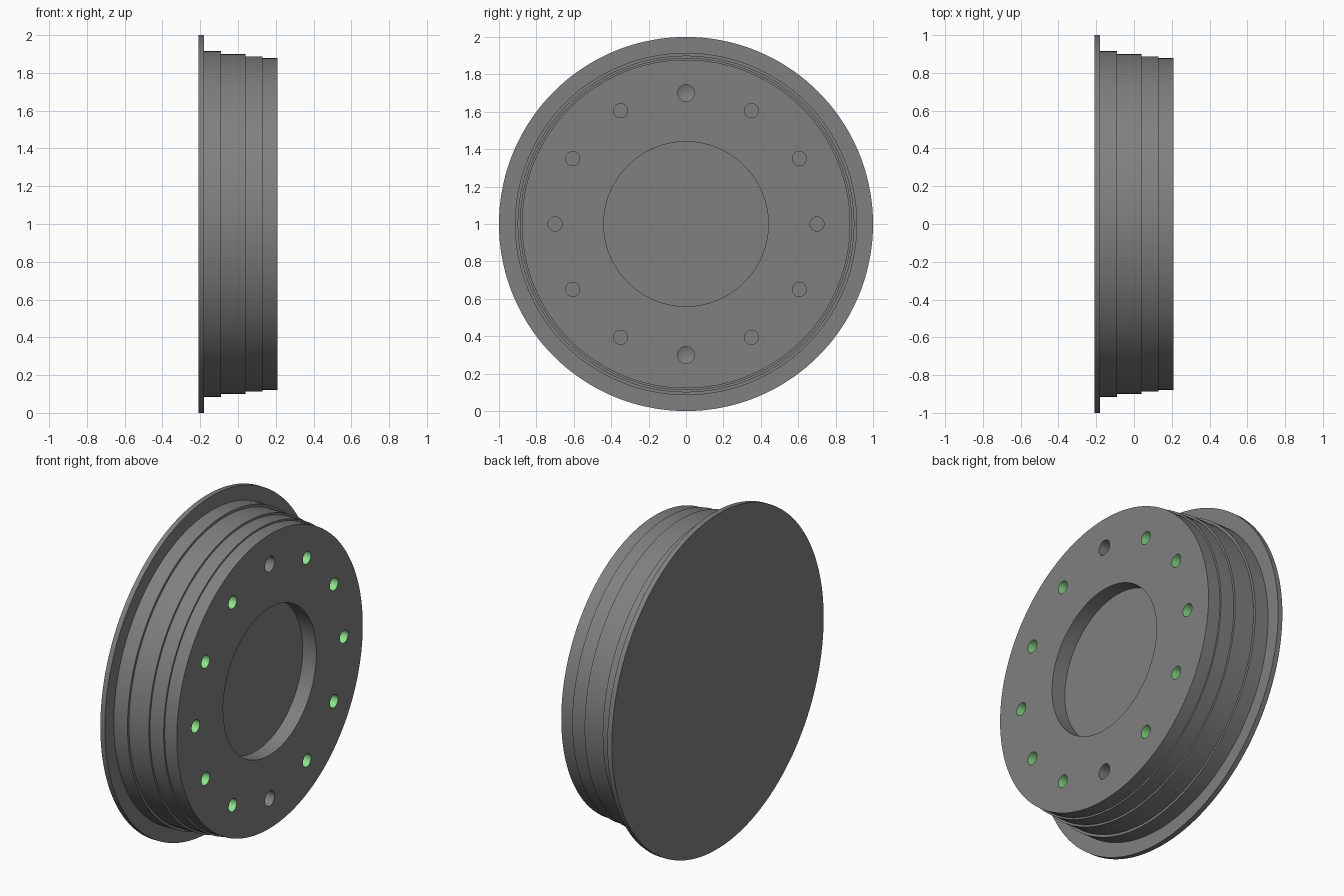
import bpy, bmesh, math
from mathutils import Matrix, Vector

if "Cube" in bpy.data.objects:
    bpy.data.objects.remove(bpy.data.objects["Cube"])


def material(name, color):
    m = bpy.data.materials.new(name)
    m.use_nodes = True
    m.diffuse_color = (*color, 1)
    m.node_tree.nodes["Principled BSDF"].inputs["Base Color"].default_value = (*color, 1)
    return m


grey = material("grey metal", (0.216, 0.216, 0.216))
green = material("light green", (0.28, 0.85, 0.28))
CENTRE = Vector((0, 0, 1))


def lathe(name, profile, steps, centre=CENTRE):
    """Spin an (x, radius) profile about a line along x through centre."""
    bm = bmesh.new()
    verts = [bm.verts.new(centre + Vector((x, 0, r))) for x, r in profile]
    edges = [bm.edges.new(pair) for pair in zip(verts, verts[1:])]
    bmesh.ops.spin(bm, geom=verts + edges, cent=centre, axis=(1, 0, 0),
                   angle=2 * math.pi, steps=steps)
    bmesh.ops.remove_doubles(bm, verts=bm.verts, dist=0.0001)
    bmesh.ops.recalc_face_normals(bm, faces=bm.faces)
    mesh = bpy.data.meshes.new(name)
    bm.to_mesh(mesh)
    bm.free()
    mesh.materials.append(grey)
    mesh.materials.append(green)
    obj = bpy.data.objects.new(name, mesh)
    bpy.context.collection.objects.link(obj)
    return obj


# Flanged, stepped body with a round recess in its outer face
FACE = 0.21
cover = lathe("flanged_cover", [
    (-FACE, 0), (-FACE, 1), (-0.18, 1), (-0.18, 0.915),
    (-0.09, 0.915), (-0.09, 0.9), (0.04, 0.9), (0.04, 0.888),
    (0.13, 0.888), (0.13, 0.878), (FACE, 0.878),
    (FACE, 0.44), (0.12, 0.44), (0.12, 0)], 144)

# Ring of holes: ten flat green-walled ones, and two wider conical-ended ones
cutters = []
for i in range(12):
    spot = CENTRE + Matrix.Rotation(i * math.pi / 6, 3, "X") @ Vector((0, 0, 0.7))
    wide = i % 6 == 0
    radius = 0.045 if wide else 0.038
    tip = 0.09 if wide else 0.11
    cutter = lathe("hole_cutter", [(tip, 0), (0.11, radius),
                                   (FACE + 0.05, radius), (FACE + 0.05, 0)], 32, spot)
    cutter.hide_render = True
    for face in cutter.data.polygons:
        face.material_index = int(not wide and abs(face.normal.x) < 0.5)
    cutters.append(cutter)

bpy.ops.object.select_all(action="DESELECT")
bpy.context.view_layer.objects.active = cover
cover.select_set(True)
for cutter in cutters:
    cut = cover.modifiers.new("hole", "BOOLEAN")
    cut.operation = "DIFFERENCE"
    cut.solver = "EXACT"
    cut.object = cutter
    bpy.ops.object.modifier_apply(modifier=cut.name)
    bpy.data.objects.remove(cutter)
bpy.ops.object.shade_smooth_by_angle(angle=math.radians(30))
